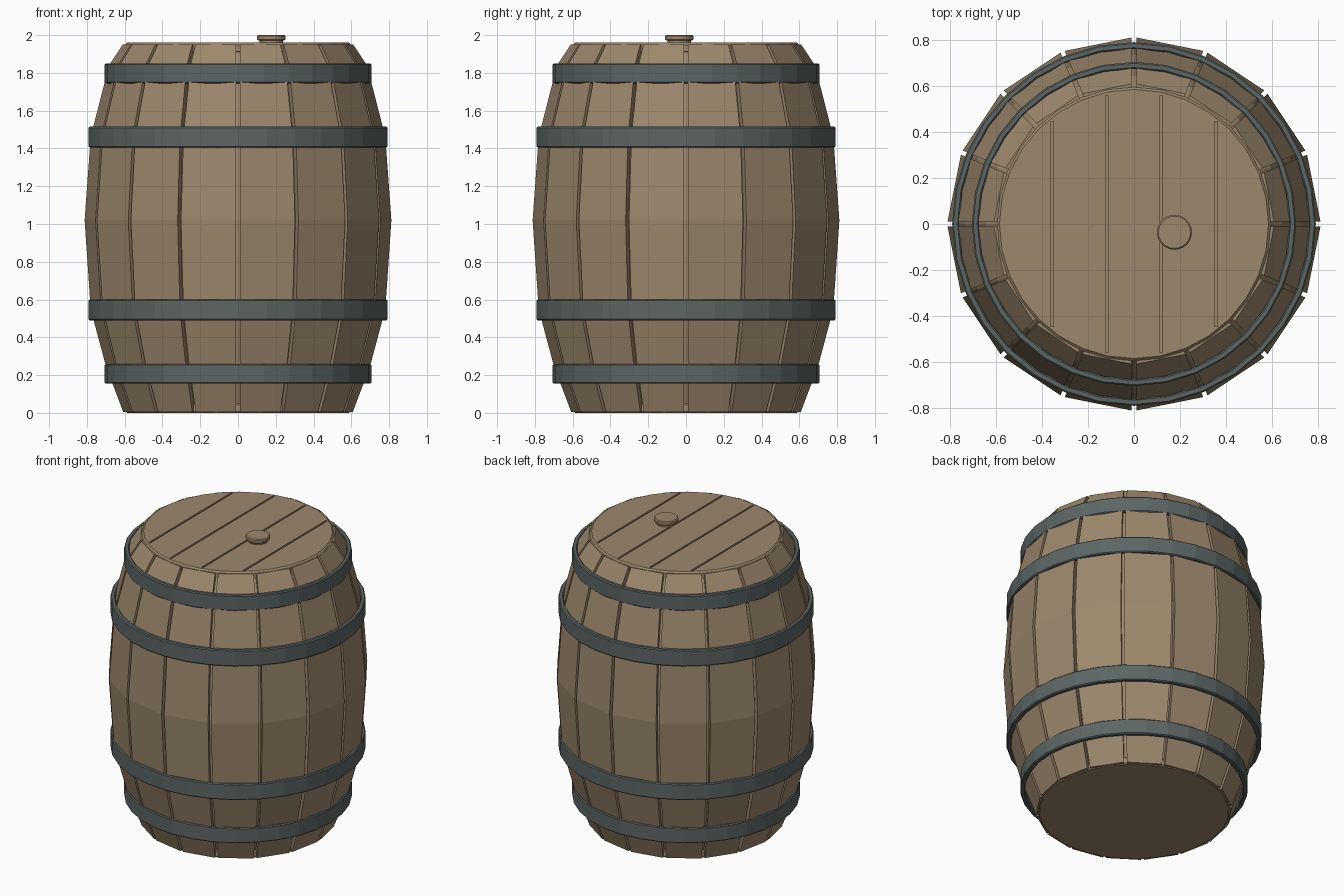
import bpy, bmesh, math
from mathutils import Matrix, Vector

cube = bpy.data.objects.get("Cube")
if cube:
    bpy.data.objects.remove(cube, do_unlink=True)

STAVES = 16
HALF = math.pi / STAVES
# Corner radius of the barrel at each height
PROFILE = [(0.61, 0.005), (0.702, 0.25), (0.782, 0.55), (0.814, 1.02),
           (0.782, 1.46), (0.685, 1.84), (0.612, 1.95)]


def make_material(name, color):
    mat = bpy.data.materials.new(name)
    mat.use_nodes = True
    mat.diffuse_color = color
    mat.node_tree.nodes["Principled BSDF"].inputs["Base Color"].default_value = color
    return mat


wood = make_material("brown wood", (0.335, 0.245, 0.15, 1))
iron = make_material("grey iron", (0.105, 0.133, 0.13, 1))


def finish(name, bm, mat, bevel=0):
    bmesh.ops.recalc_face_normals(bm, faces=bm.faces)
    mesh = bpy.data.meshes.new(name)
    bm.to_mesh(mesh)
    bm.free()
    mesh.materials.append(mat)
    obj = bpy.data.objects.new(name, mesh)
    bpy.context.collection.objects.link(obj)
    if bevel:
        mod = obj.modifiers.new("soft_edges", 'BEVEL')
        mod.width = bevel
        mod.segments = 1
        mod.limit_method = 'ANGLE'
        mod.angle_limit = math.radians(40)
    return obj


def loft(bm, rings, closed_path=False):
    """Skin a list of point rings; cap the ends unless the path is closed."""
    rows = [[bm.verts.new(p) for p in ring] for ring in rings]
    pairs = list(zip(rows, rows[1:]))
    if closed_path:
        pairs.append((rows[-1], rows[0]))
    else:
        bm.faces.new(rows[0])
        bm.faces.new(rows[-1])
    for a, b in pairs:
        for i in range(len(a)):
            j = (i + 1) % len(a)
            bm.faces.new((a[i], a[j], b[j], b[i]))


def circle(radius, z, sides):
    step = 2 * math.pi / sides
    return [(radius * math.cos(i * step), radius * math.sin(i * step), z)
            for i in range(sides)]


def disc(name, radius, z0, z1, sides, bevel, center=(0, 0)):
    bm = bmesh.new()
    loft(bm, [circle(radius, z0, sides), circle(radius, z1, sides)])
    bmesh.ops.translate(bm, verts=bm.verts, vec=(*center, 0))
    return finish(name, bm, wood, bevel)


# Staves: bowed flat planks with narrow gaps between them
GAP, THICK = 0.01, 0.06
bm = bmesh.new()
for k in range(STAVES):
    turn = Matrix.Rotation((2 * k + 1) * HALF, 3, 'Z')
    rings = []
    for r, z in PROFILE:
        outer = r * math.cos(HALF)
        inner = outer - THICK
        wo, wi = (d * math.tan(HALF) - GAP for d in (outer, inner))
        rings.append([turn @ Vector(p) for p in
                      ((outer, -wo, z), (outer, wo, z), (inner, wi, z), (inner, -wi, z))])
    loft(bm, rings)
finish("staves", bm, wood)

# Inner core closing the gaps
bm = bmesh.new()
loft(bm, [circle(r - 0.04, z, STAVES) for r, z in PROFILE])
finish("inner_core", bm, wood)

# Hoops
for name, radius, z0, z1 in (("bottom_hoop", 0.706, 0.155, 0.26),
                             ("lower_hoop", 0.792, 0.49, 0.6),
                             ("upper_hoop", 0.792, 1.405, 1.515),
                             ("top_hoop", 0.706, 1.745, 1.85)):
    bm = bmesh.new()
    section = [(radius, z0), (radius, z1), (radius - 0.03, z1), (radius - 0.03, z0)]
    loft(bm, [circle(r, z, 2 * STAVES) for r, z in section], closed_path=True)
    finish(name, bm, iron, 0.006)

# Heads of the barrel
disc("bottom_head", 0.595, 0, 0.05, 32, 0.008)
lid = disc("lid", 0.598, 1.9, 1.96, 32, 0.012)

# Plank grooves cut into the lid
bm = bmesh.new()
for x in (-0.357, -0.119, 0.119, 0.357):
    length = 2 * math.sqrt(0.572 ** 2 - x * x)
    bmesh.ops.create_cube(bm, size=1, matrix=Matrix.Translation((x, 0, 1.96))
                          @ Matrix.Diagonal((0.012, length, 0.04, 1)))
cutter = finish("groove_cutter", bm, wood)
cutter.hide_render = True
cut = lid.modifiers.new("grooves", 'BOOLEAN')
cut.operation = 'DIFFERENCE'
cut.solver = 'EXACT'
cut.object = cutter
bpy.context.view_layer.update()
baked = bpy.data.meshes.new_from_object(
    lid.evaluated_get(bpy.context.evaluated_depsgraph_get()))
lid.modifiers.clear()
lid.data = baked
bpy.data.objects.remove(cutter, do_unlink=True)

# Bung in the lid
disc("bung", 0.076, 1.972, 2.0, 24, 0.006, (0.176, -0.036))
disc("bung_stem", 0.062, 1.94, 1.98, 24, 0, (0.176, -0.036))
